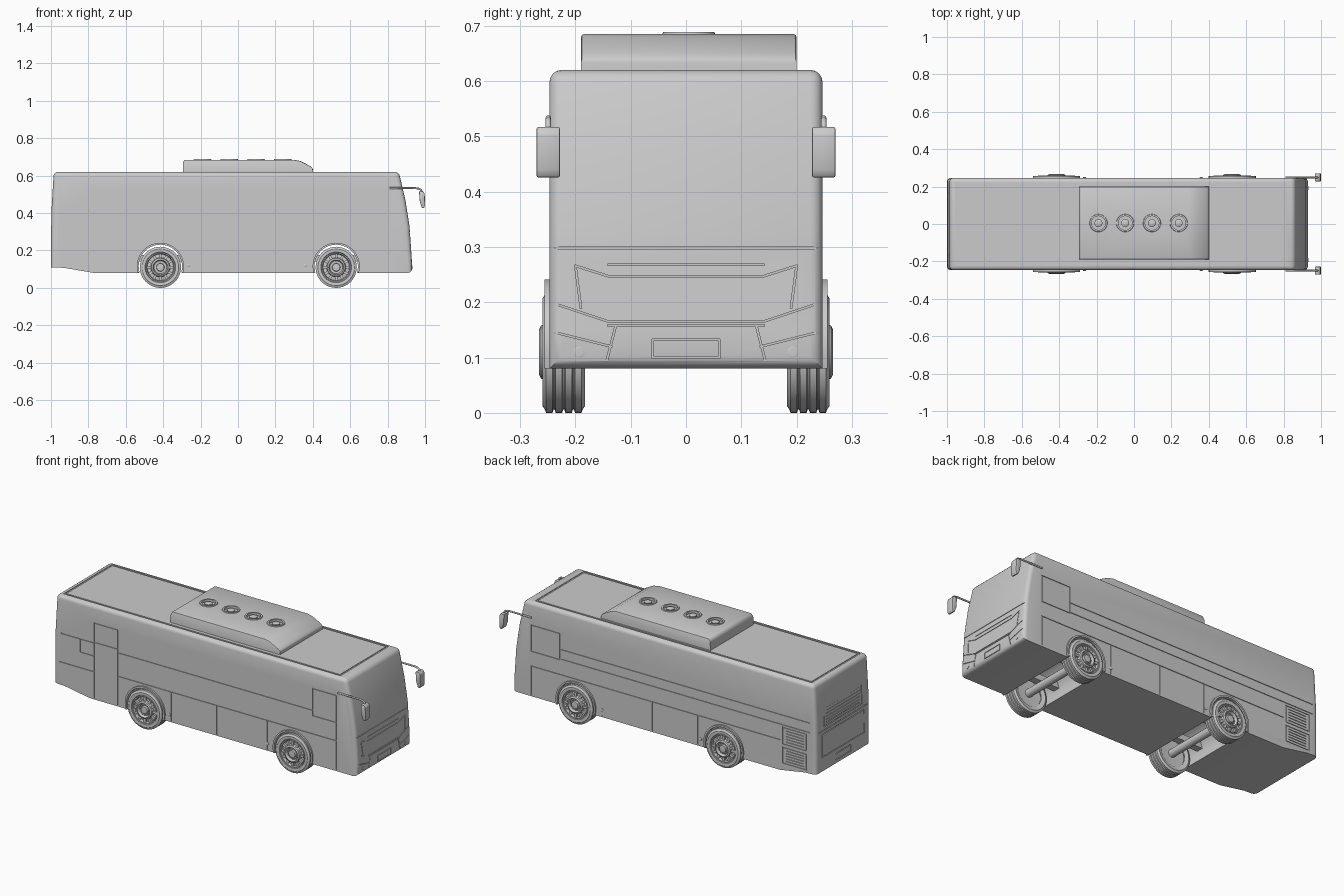
import bpy, bmesh
from math import pi, cos, sin, radians
from mathutils import Matrix, Vector

if "Cube" in bpy.data.objects:
    bpy.data.objects.remove(bpy.data.objects["Cube"])

grey = bpy.data.materials.new("plain_grey")
grey.use_nodes = True
grey.diffuse_color = (0.6, 0.6, 0.6, 1)
grey.node_tree.nodes["Principled BSDF"].inputs["Base Color"].default_value = (0.6, 0.6, 0.6, 1)

WHEELS = (-0.415, 0.525)
AXLE_Z, HALF = 0.11, 0.247
FRONT = [(0.93, 0.08), (0.93, 0.14), (0.917, 0.33), (0.895, 0.47), (0.86, 0.62)]


def finish(bm, name):
    bmesh.ops.recalc_face_normals(bm, faces=bm.faces[:])
    mesh = bpy.data.meshes.new(name)
    bm.to_mesh(mesh)
    bm.free()
    obj = bpy.data.objects.new(name, mesh)
    bpy.context.collection.objects.link(obj)
    mesh.materials.append(grey)
    return obj


def smooth(obj, angle=35):
    bpy.ops.object.select_all(action='DESELECT')
    obj.select_set(True)
    bpy.context.view_layer.objects.active = obj
    bpy.ops.object.shade_smooth_by_angle(angle=radians(angle))


def add_box(bm, low, high, turn=Matrix()):
    low, high = Vector(low), Vector(high)
    place = Matrix.Translation((low + high) / 2) @ Matrix.Diagonal((*(high - low), 1))
    bmesh.ops.create_cube(bm, size=1, matrix=turn @ place)


def add_lathe(bm, profile, place, steps=40):
    rings = [[bm.verts.new(place @ Vector((r * cos(2 * pi * i / steps), r * sin(2 * pi * i / steps), h)))
              for i in range(steps)] for r, h in profile]
    for a, b in zip(rings, rings[1:]):
        for i in range(steps):
            j = (i + 1) % steps
            bm.faces.new((a[i], a[j], b[j], b[i]))
    bmesh.ops.remove_doubles(bm, verts=[v for ring in rings for v in ring], dist=1e-5)


def add_prism(bm, profile, y0, y1):
    face = bm.faces.new([bm.verts.new((x, y0, z)) for x, z in profile])
    new = bmesh.ops.extrude_face_region(bm, geom=[face])["geom"]
    bmesh.ops.translate(bm, vec=(0, y1 - y0, 0), verts=[g for g in new if isinstance(g, bmesh.types.BMVert)])
    bmesh.ops.recalc_face_normals(bm, faces=bm.faces[:])


def bevel(bm, width, segments, keep=lambda e: True):
    edges = [e for e in bm.edges if e.calc_face_angle(0) > 0.5 and keep(e)]
    bmesh.ops.bevel(bm, geom=edges, offset=width, segments=segments, profile=0.5, affect='EDGES')


def cut(obj, cutter):
    mod = obj.modifiers.new("cut", 'BOOLEAN')
    mod.operation, mod.solver, mod.object = 'DIFFERENCE', 'EXACT', cutter
    mod.use_self = True
    bpy.context.view_layer.objects.active = obj
    bpy.ops.object.modifier_apply(modifier=mod.name)
    bpy.data.objects.remove(cutter)


# Body shell
bm = bmesh.new()
add_prism(bm, [(-1, 0.11), (-0.93, 0.107), (-0.77, 0.08)] + FRONT + [(-0.985, 0.62), (-0.998, 0.4)], -HALF, HALF)
bevel(bm, 0.022, 4, lambda e: max(v.co.z for v in e.verts) > 0.12 or
      (e.verts[0].co.x > 0.9 and e.verts[1].co.x > 0.9))
body = finish(bm, "body")

# Wheel arch openings
bm = bmesh.new()
for x in WHEELS:
    bmesh.ops.create_cone(bm, cap_ends=True, segments=48, radius1=0.12, radius2=0.12, depth=1,
                          matrix=Matrix.Translation((x, 0, 0.115)) @ Matrix.Rotation(pi / 2, 4, 'X'))
cut(body, finish(bm, "arch_cutter"))

# Panel joints, cut as narrow grooves
grooves = bmesh.new()


def groove(p, q, normal, width=0.005, depth=0.004):
    p, q, n = Vector(p), Vector(q), Vector(normal)
    along = (q - p).normalized()
    n = (n - along * n.dot(along)).normalized()
    frame = Matrix((along, n.cross(along), n)).transposed().to_4x4()
    size = Matrix.Diagonal(((q - p).length + width, width, depth * 2, 1))
    bmesh.ops.create_cube(grooves, size=1, matrix=Matrix.Translation((p + q) / 2) @ frame @ size)


def side_line(s, x0, z0, x1, z1):
    groove((x0, s * HALF, z0), (x1, s * HALF, z1), (0, s, 0))


def rect(line, a0, b0, a1, b1):
    for ends in ((a0, b0, a1, b0), (a0, b1, a1, b1), (a0, b0, a0, b1), (a1, b0, a1, b1)):
        line(*ends)


def front_x(z):
    for (xa, za), (xb, zb) in zip(FRONT, FRONT[1:]):
        if z <= zb:
            return xa + (xb - xa) * (z - za) / (zb - za)


def front_line(y0, z0, y1, z1):
    groove((front_x(z0), y0, z0), (front_x(z1), y1, z1), (1, 0, 0), 0.003, 0.004)


def rear_line(y0, z0, y1, z1):
    groove((-0.999, y0, z0), (-0.999, y1, z1), (-1, 0, 0), 0.004, 0.005)


def roof_line(x0, y0, x1, y1):
    groove((x0, y0, 0.62), (x1, y1, 0.62), (0, 0, 1), 0.01)


def right(*ends):
    side_line(-1, *ends)


def left(*ends):
    side_line(1, *ends)


# Right side: rear door, belt lines, front pillar and skirt flaps
for x in (-0.74, -0.59):
    right(x, 0.09, x, 0.52)
for z in (0.52, 0.41):
    right(-0.74, z, -0.59, z)
right(-0.59, 0.39, 0.65, 0.39)
right(-0.59, 0.255, 0.8, 0.255)
rect(right, 0.65, 0.36, 0.8, 0.515)
right(0.8, 0.09, 0.8, 0.36)
right(-0.95, 0.405, -0.74, 0.405)
right(-0.83, 0.33, -0.74, 0.33)
right(-0.83, 0.33, -0.83, 0.405)
right(-0.96, 0.24, -0.74, 0.24)
# Left side: driver window, belt lines and louvres
rect(left, 0.63, 0.34, 0.81, 0.49)
for z in (0.4, 0.345):
    left(-0.96, z, 0.63, z)
left(-0.77, 0.255, 0.81, 0.255)
left(0.81, 0.09, 0.81, 0.255)
for low, high in ((0.235, 0.33), (0.125, 0.215)):
    rect(left, -0.94, low, -0.79, high)
    for i in range(1, 6):
        z = low + (high - low) * i / 6
        left(-0.92, z, -0.81, z)
for line in (left, right):
    for x in (-0.25, 0.04, 0.36):
        line(x, 0.09, x, 0.255)
# Front: bumper, grille, lamp outlines and plate
front_line(-0.235, 0.298, 0.235, 0.298)
front_line(-0.14, 0.268, 0.14, 0.268)
front_line(-0.14, 0.247, 0.14, 0.247)
for z in (0.165, 0.158):
    front_line(-0.14, z, 0.14, z)
for s in (-1, 1):
    front_line(s * 0.14, 0.247, s * 0.2, 0.266)
    front_line(s * 0.2, 0.266, s * 0.19, 0.19)
    front_line(s * 0.14, 0.165, s * 0.23, 0.195)
    front_line(s * 0.127, 0.158, s * 0.143, 0.095)
    front_line(s * 0.135, 0.12, s * 0.235, 0.145)
rect(front_line, -0.06, 0.1, 0.06, 0.132)
# Rear: louvres, engine hatch and plate; roof border
rect(rear_line, -0.17, 0.36, 0.17, 0.48)
for i in range(1, 7):
    rear_line(-0.15, 0.36 + i * 0.017, 0.15, 0.36 + i * 0.017)
rear_line(-0.22, 0.34, 0.22, 0.34)
rect(rear_line, -0.19, 0.19, 0.19, 0.32)
rect(rear_line, -0.07, 0.13, 0.07, 0.165)
rect(roof_line, -0.95, -0.215, 0.8, 0.215)
cut(body, finish(grooves, "groove_cutter"))
smooth(body)

# Roof unit with four fan recesses
bm = bmesh.new()
add_prism(bm, [(-0.295, 0.615), (0.4, 0.615), (0.4, 0.64), (0.385, 0.652), (0.335, 0.678), (0.3, 0.685),
               (-0.285, 0.685), (-0.295, 0.67)], -0.19, 0.2)
bevel(bm, 0.006, 2, lambda e: min(v.co.z for v in e.verts) > 0.63)
roof_unit = finish(bm, "roof_unit")
bm, fans = bmesh.new(), bmesh.new()
for i in range(4):
    place = Matrix.Translation((-0.19 + i * 0.143, 0.005, 0.675))
    add_lathe(bm, [(0, 0), (0.038, 0), (0.038, 0.03), (0, 0.03)], place)
    add_lathe(fans, [(0.037, 0), (0.037, 0.014), (0.046, 0.014), (0.048, 0.009)], place)
    add_lathe(fans, [(0.021, 0), (0.021, 0.01), (0.016, 0.013), (0, 0.013)], place, 24)
cut(roof_unit, finish(bm, "fan_cutter"))
smooth(roof_unit)
smooth(finish(fans, "roof_fans"))

# Wheels, arch trims and side marker lamps
tread = []
for i in range(4):
    y = 0.187 + i * 0.0175
    tread += [(0.104, y), (0.11, y + 0.002), (0.11, y + 0.0135), (0.104, y + 0.0155)]
tyre_profile = [(0.075, 0.19), (0.098, 0.183)] + tread + [(0.098, 0.259), (0.082, 0.258), (0.078, 0.25)]
rim_profile = [(0, 0.2), (0.076, 0.195), (0.079, 0.257), (0.074, 0.257), (0.07, 0.243), (0.052, 0.245),
               (0.048, 0.262), (0.04, 0.266), (0.034, 0.25), (0.022, 0.25), (0.02, 0.262), (0, 0.264)]
for x, end in zip(WHEELS, ("rear", "front")):
    for s, side in ((1, "left"), (-1, "right")):
        axis = Matrix.Rotation(-s * pi / 2, 4, 'X')
        hub = Matrix.Translation((x, 0, AXLE_Z)) @ axis
        bm = bmesh.new()
        add_lathe(bm, tyre_profile, hub, 48)
        smooth(finish(bm, f"{end}_{side}_tyre"))
        bm = bmesh.new()
        add_lathe(bm, rim_profile, hub)
        for i in range(12):
            spin = hub @ Matrix.Rotation(i * pi / 6, 4, 'Z')
            add_box(bm, (0.048, -0.007, 0.235), (0.071, 0.007, 0.255), spin)
            add_box(bm, (0.026, -0.003, 0.245), (0.032, 0.003, 0.256), spin)
        smooth(finish(bm, f"{end}_{side}_rim"))
        bm = bmesh.new()
        arc = [(r * cos(a), 0.115 + r * sin(a)) for r, turns in ((0.126, range(25)), (0.116, range(24, -1, -1)))
               for a in (radians(-16 + t * 212 / 24) for t in turns)]
        add_prism(bm, [(x + a, z) for a, z in arc], s * 0.22, s * 0.256)
        smooth(finish(bm, f"{end}_{side}_arch_trim"))
        bm = bmesh.new()
        lamp = Matrix.Translation((x + (0.15 if end == "rear" else -0.165), 0, 0.12)) @ axis
        add_lathe(bm, [(0.009, 0.24), (0.009, 0.249), (0.006, 0.251), (0, 0.251)], lamp, 16)
        smooth(finish(bm, f"{end}_{side}_marker"))
    # Axle and chassis rails in the wheel bay
    bm = bmesh.new()
    add_lathe(bm, [(0, -0.2), (0.022, -0.2), (0.022, 0.2), (0, 0.2)],
              Matrix.Translation((x, 0, AXLE_Z)) @ Matrix.Rotation(pi / 2, 4, 'X'), 20)
    smooth(finish(bm, f"{end}_axle"))
    bm = bmesh.new()
    for y in (-0.12, 0.12):
        add_box(bm, (x - 0.125, y - 0.02, 0.14), (x + 0.125, y + 0.02, 0.175))
    for dx in (-0.06, 0.06):
        add_box(bm, (x + dx - 0.01, -0.17, 0.15), (x + dx + 0.01, 0.17, 0.185))
    finish(bm, f"{end}_chassis_frame")

# Fog lamps and mirrors
for s, side in ((1, "left"), (-1, "right")):
    bm = bmesh.new()
    add_lathe(bm, [(0.01, -0.01), (0.01, 0.002), (0.007, 0.003), (0, 0.001)],
              Matrix.Translation((0.93, s * 0.193, 0.11)) @ Matrix.Rotation(pi / 2, 4, 'Y'), 20)
    smooth(finish(bm, f"{side}_fog_lamp"))
    bm = bmesh.new()
    add_prism(bm, [(0.968, 0.515), (0.99, 0.517), (0.998, 0.505), (1, 0.44), (0.993, 0.425), (0.983, 0.428),
                   (0.972, 0.46)], s * 0.228, s * 0.27)
    bevel(bm, 0.003, 2)
    smooth(finish(bm, f"{side}_mirror"))
    curve = bpy.data.curves.new(f"{side}_mirror_arm", 'CURVE')
    curve.dimensions, curve.bevel_depth, curve.bevel_resolution = '3D', 0.005, 2
    curve.use_fill_caps = True
    path = curve.splines.new('POLY')
    points = [(0.81, 0.533), (0.95, 0.533), (0.97, 0.53), (0.98, 0.522), (0.982, 0.51)]
    path.points.add(len(points) - 1)
    for point, (x, z) in zip(path.points, points):
        point.co = (x, s * 0.249, z, 1)
    curve.materials.append(grey)
    bpy.context.collection.objects.link(bpy.data.objects.new(curve.name, curve))
